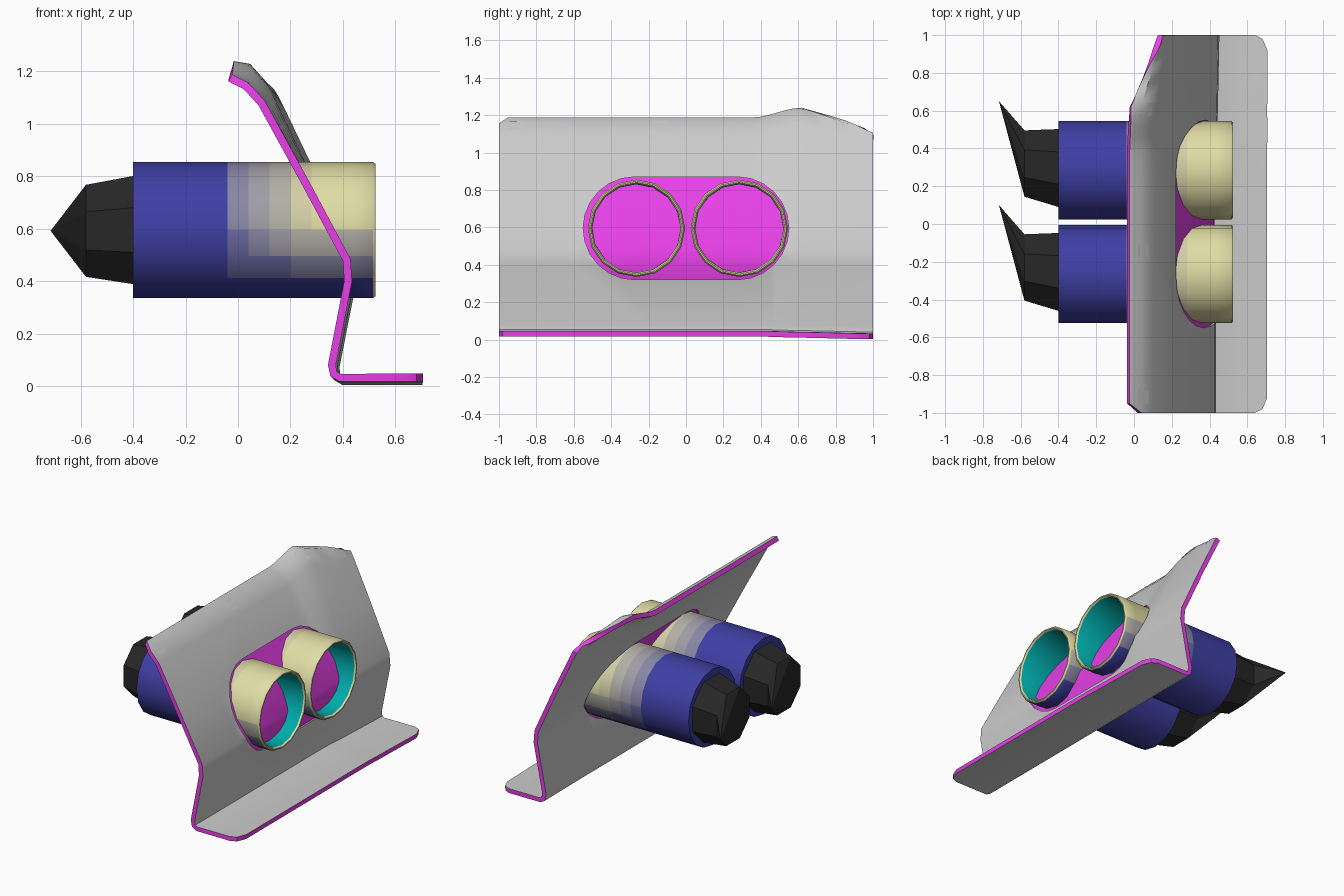
import bpy, bmesh, math
from mathutils import Vector

if "Cube" in bpy.data.objects:
    bpy.data.objects.remove(bpy.data.objects["Cube"])

def material(name, rgb):
    m = bpy.data.materials.new(name)
    m.diffuse_color = (*rgb, 1)
    m.use_nodes = True
    m.node_tree.nodes["Principled BSDF"].inputs["Base Color"].default_value = m.diffuse_color
    return m

GREY = material("plate_grey", (0.6, 0.6, 0.6))
MAGENTA = material("magenta", (0.8, 0.05, 0.8))
TEAL = material("teal", (0.0, 0.4, 0.4))
BLACK = material("black", (0.02, 0.02, 0.02))
NAVY, YELLOW = Vector((0.05, 0.05, 0.38)), Vector((0.75, 0.72, 0.38))
HEAT = [material(f"heat_{i}", NAVY.lerp(YELLOW, i / 7)) for i in range(8)]

def make(name, bm, mats):
    me = bpy.data.meshes.new(name)
    bm.to_mesh(me)
    bm.free()
    for m in mats:
        me.materials.append(m)
    ob = bpy.data.objects.new(name, me)
    bpy.context.collection.objects.link(ob)
    return ob

def activate(ob):
    bpy.ops.object.select_all(action='DESELECT')
    ob.select_set(True)
    bpy.context.view_layer.objects.active = ob

def smooth(ob, angle=40):
    activate(ob)
    bpy.ops.object.shade_smooth_by_angle(angle=math.radians(angle))

# Bent plate cross-sections (x, z) from the top curl down to the foot
LEFT = [(-.03, 1.175), (.03, 1.145), (.09, 1.08), (.26, .77), (.415, .48), (.42, .40),
        (.358, .08), (.365, .045), (.39, .032), (.64, .032), (.68, .032), (.705, .032)]
PEAK = [(-.02, 1.225), (.04, 1.215), (.11, 1.13), (.265, .80), (.425, .48), (.43, .40),
        (.366, .075), (.373, .039), (.397, .026), (.64, .026), (.68, .026), (.705, .026)]
RIGHT = [(.125, 1.13), (.14, 1.10), (.165, 1.05), (.28, .81), (.43, .48), (.437, .40),
         (.372, .07), (.379, .031), (.403, .018), (.64, .018), (.68, .018), (.705, .018)]
STATIONS = [(-1, LEFT), (.38, LEFT), (.65, PEAK), (1, RIGHT)]
WIDTH = [.95, 1, 1, 1, 1, 1, 1, 1, 1, 1, .98, .92]

def plate_point(u, v):
    """Point on the plate: u runs across it, v is a fractional profile row."""
    for (u0, a), (u1, b) in zip(STATIONS, STATIONS[1:]):
        if u <= u1:
            break
    t = (u - u0) / (u1 - u0)
    if b is PEAK:
        t = t * t * (3 - 2 * t)
    i = min(int(v), len(WIDTH) - 2)
    f = v - i
    row = lambda k: Vector((a[k][0] + (b[k][0] - a[k][0]) * t, u * WIDTH[k],
                            a[k][1] + (b[k][1] - a[k][1]) * t))
    return row(i).lerp(row(i + 1), f)

def plate_sheet(name, thickness, mats):
    us = [-1, -.6, -.2, .2] + [.38 + .27 * i / 6 for i in range(7)] + [.74, .82, .9, .96, 1]
    bm = bmesh.new()
    grid = [[bm.verts.new(plate_point(u, v)) for u in us] for v in range(len(WIDTH))]
    for r in range(len(WIDTH) - 1):
        for c in range(len(us) - 1):
            bm.faces.new((grid[r][c], grid[r + 1][c], grid[r + 1][c + 1], grid[r][c + 1]))
    ob = make(name, bm, mats)
    sol = ob.modifiers.new("thickness", 'SOLIDIFY')
    sol.thickness, sol.offset = thickness, 0
    sol.material_offset_rim = len(mats) - 1
    activate(ob)
    bpy.ops.object.modifier_apply(modifier=sol.name)
    return ob

# Stadium-shaped cutter for the opening
bm = bmesh.new()
ring = []
for side in (1, -1):
    for i in range(13):
        a = math.pi * (i / 12 - .5) + (0 if side > 0 else math.pi)
        ring.append((side * .275 + .275 * math.cos(a), .595 + .275 * math.sin(a)))
ends = [[bm.verts.new((x, y, z)) for y, z in ring] for x in (-.3, .9)]
for i in range(len(ring)):
    j = (i + 1) % len(ring)
    bm.faces.new((ends[0][i], ends[0][j], ends[1][j], ends[1][i]))
for e in ends:
    bm.faces.new(e)
bmesh.ops.recalc_face_normals(bm, faces=bm.faces)
cutter = make("opening_cutter", bm, [GREY])
cutter.hide_render = True

# Plate with its opening, and the recessed panel filling that opening
for name, thick, op, mats in (("plate", .03, 'DIFFERENCE', [GREY, MAGENTA]),
                              ("recessed_panel", .01, 'INTERSECT', [MAGENTA])):
    ob = plate_sheet(name, thick, mats)
    cut = ob.modifiers.new("opening", 'BOOLEAN')
    cut.operation, cut.object, cut.solver = op, cutter, 'EXACT'
    bpy.ops.object.modifier_apply(modifier=cut.name)
    smooth(ob)
bpy.data.objects.remove(cutter)

# Small square tabs along the top and the foot
bm = bmesh.new()
for us, v0, v1 in (((-.92, -.14, .61, .91), .7, 1.6), ((-.93, -.33, .33, .93), 8.8, 9.5)):
    for u in us:
        p = [plate_point(u + d, v) for d, v in ((-.035, v0), (-.035, v1), (.035, v1), (.035, v0))]
        n = (p[1] - p[0]).cross(p[3] - p[0]).normalized() * .018
        bm.faces.new([bm.verts.new(q + n) for q in p])
make("edge_tabs", bm, [GREY])

def loft(bm, rings, n, phase=0):
    """Join circles (x, y, z, radius) along x; radius 0 makes a point."""
    prev, faces = None, []
    for x, y, z, r in rings:
        if r == 0:
            cur = [bm.verts.new((x, y, z))] * n
        else:
            cur = [bm.verts.new((x, y + r * math.cos(a), z + r * math.sin(a)))
                   for a in (2 * math.pi * (i + phase) / n for i in range(n))]
        if prev:
            for i in range(n):
                j = (i + 1) % n
                loop = list(dict.fromkeys((prev[i], cur[i], cur[j], prev[j])))
                faces.append(bm.faces.new(loop))
        prev = cur
    return faces

def clamp(t):
    return max(0, min(1, t))

for label, cy in (("left", -.265), ("right", .285)):
    # Heat-tinted pipe: closed back, outer wall, rolled rim, inner wall
    bm = bmesh.new()
    outer = [(-.4, 0), (-.4, .26)] + [(-.2 + .08 * i, .26) for i in range(9)]
    outer += [(.515, .26), (.525, .252), (.525, .245), (.515, .237)]
    rings = [(x, cy, .595, r) for x, r in outer + [(.2, .235)]]
    faces = loft(bm, rings, 16)
    bm.normal_update()
    if faces[20].normal.x > 0 or faces[20].normal.dot(
            faces[20].calc_center_median() - Vector((-.3, cy, .595))) < 0:
        bmesh.ops.reverse_faces(bm, faces=bm.faces[:])
    for k, f in enumerate(faces):
        if k >= len(faces) - 16:
            f.material_index = 8
            continue
        c = f.calc_center_median()
        t = clamp((c.x + .1) / .42) * clamp(.8 + .9 * (c.z - .595) / .26)
        if c.x > .515:
            t = 1
        f.material_index = round(t * 7)
    smooth(make(f"{label}_pipe", bm, HEAT + [TEAL]))

    # Black tail with a tip bent sideways
    bm = bmesh.new()
    loft(bm, [(-.39, cy + .01, .595, .225), (-.58, cy + .035, .592, .19),
              (-.715, cy + .365, .592, 0)], 8, .5)
    bmesh.ops.recalc_face_normals(bm, faces=bm.faces)
    make(f"{label}_tail", bm, [BLACK])
